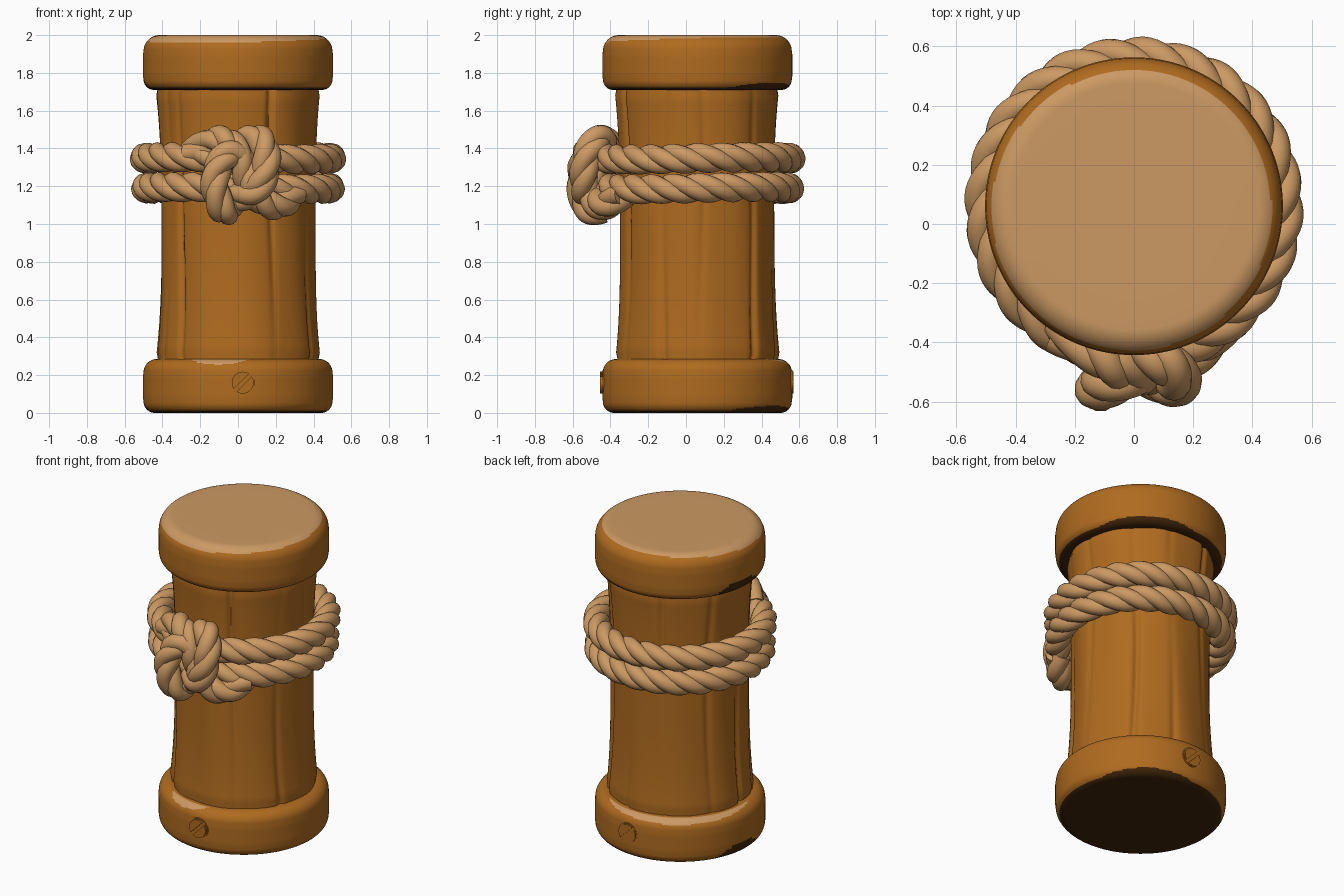
import bpy, bmesh, math
from math import sin, cos, pi, radians, degrees, exp
from mathutils import Vector

if "Cube" in bpy.data.objects:
    bpy.data.objects.remove(bpy.data.objects["Cube"])

CY = 0.06  # post axis offset in y


def material(name, rgb):
    m = bpy.data.materials.new(name)
    m.use_nodes = True
    m.diffuse_color = (*rgb, 1)
    m.node_tree.nodes["Principled BSDF"].inputs["Base Color"].default_value = (*rgb, 1)
    return m


wood = material("brown wood", (0.43, 0.147, 0.014))
tan = material("tan rope and worn wood", (0.60, 0.32, 0.125))
dark = material("dark wood", (0.052, 0.019, 0.003))


def finish(obj, mats, angle=40):
    for m in mats:
        obj.data.materials.append(m)
    bpy.ops.object.select_all(action='DESELECT')
    obj.select_set(True)
    bpy.context.view_layer.objects.active = obj
    bpy.ops.object.shade_smooth_by_angle(angle=radians(angle))
    return obj


def mesh_object(name, bm):
    bmesh.ops.recalc_face_normals(bm, faces=bm.faces)
    me = bpy.data.meshes.new(name)
    bm.to_mesh(me)
    bm.free()
    obj = bpy.data.objects.new(name, me)
    bpy.context.collection.objects.link(obj)
    return obj


def lathe(name, profile, steps, shape=lambda a, z: 0.0):
    """Spin a (radius, height) profile about the post axis, closing both ends."""
    bm = bmesh.new()
    rings = []
    for r, z in profile:
        ring = []
        for i in range(steps):
            a = 2 * pi * i / steps
            rr = r + shape(a, z)
            ring.append(bm.verts.new((rr * cos(a), CY + rr * sin(a), z)))
        rings.append(ring)
    for lo, hi in zip(rings, rings[1:]):
        for i in range(steps):
            j = (i + 1) % steps
            bm.faces.new((lo[i], lo[j], hi[j], hi[i]))
    bm.faces.new(rings[0])
    bm.faces.new(rings[-1])
    return mesh_object(name, bm)


def smooth_path(pts, per=12):
    """Catmull-Rom points through an open list."""
    p = [Vector(q) for q in pts]
    p = [2 * p[0] - p[1]] + p + [2 * p[-1] - p[-2]]
    out = []
    for a, b, c, d in zip(p, p[1:], p[2:], p[3:]):
        for k in range(per):
            t = k / per
            out.append(0.5 * (2 * b + (c - a) * t + (2 * a - 5 * b + 4 * c - d) * t * t
                              + (3 * b - a - 3 * c + d) * t ** 3))
    return out + [p[-2]]


# ---- post body: slightly waisted trunk with vertical cracks
CRACKS = {-64: 0.022, -137: 0.022, -25: 0.016, -98: 0.005, 3: 0.008, 45: 0.022, 76: 0.016,
          112: 0.018, 150: 0.012, 183: 0.022, 207: 0.012}


def cracks(a, z):
    total = 0.003 * sin(9 * a + 2 * z)
    for k, (deg, depth) in enumerate(CRACKS.items()):
        mid = deg + 2.0 * sin(3 * z + k)
        d = (degrees(a) - mid + 180) % 360 - 180
        fade = 0.55 + 0.45 * cos(2.2 * z + 1.7 * k + 2.8)
        total -= depth * fade * exp(-(d / 2.6) ** 2)
    return total


def body_radius(z):
    return 0.408 + 0.026 * abs((z - 1.0) / 0.7) ** 3 - (0.012 if z < 0.31 or z > 1.69 else 0)


body = lathe("post_body", [(body_radius(z), z) for z in
                           [0.2 + 1.6 * i / 40 for i in range(41)]], 240, cracks)
finish(body, [wood], 60)


# ---- rounded end caps with worn tops and dark undersides
def bump(az, mid, half):
    """1 at the middle direction, falling to 0 at half degrees either side."""
    d = (az - mid + 180) % 360 - 180
    return max(0.0, 1 - (d / half) ** 2)


def cap(name, z0, z1, r, low, high, is_worn):
    arc = [pi / 2 * i / 14 for i in range(15)]
    prof = [(r * 0.6, z0)]
    prof += [(r - low + low * sin(t), z0 + low - low * cos(t)) for t in arc]
    prof += [(r + 0.003, z0 + low + (z1 - high - z0 - low) * k / 8) for k in range(1, 8)]
    prof += [(r - high + high * cos(t), z1 - high + high * sin(t)) for t in arc]
    prof.append((r * 0.6, z1))
    obj = finish(lathe(name, prof, 144), [wood, tan, dark])
    for f in obj.data.polygons:
        c, nz = f.center, f.normal.z
        az = degrees(math.atan2(c.y - CY, c.x)) % 360
        stain = 0.013 + 0.07 * bump(az, 172, 22) + 0.025 * bump(az, 55, 35)
        if is_worn(c, nz, az):
            f.material_index = 1
        elif c.z - z0 < stain:
            f.material_index = 2


def worn_rim(c, nz, az):
    edge = max(bump(az, 122, 66), bump(az, 257, 20))
    return edge > 0 and 0.97 - 0.4 * edge < nz < 0.985


def worn_top(c, nz, az):
    return nz > 0.3 and math.hypot(c.x + 0.008, c.y - 0.046) < 0.473


cap("bottom_cap", 0.0, 0.285, 0.5, 0.06, 0.07, worn_rim)
cap("top_cap", 1.71, 2.0, 0.5, 0.055, 0.085, worn_top)


# ---- slotted screw heads, front and back of the bottom cap
def screw(name, side, rise):
    bm = bmesh.new()

    def plate(angles, radius, y0, y1):
        def at(t, y):
            return bm.verts.new((0.025 + radius * cos(t), CY + side * y, 0.16 + radius * sin(t)))
        inner, outer = [at(t, y0) for t in angles], [at(t, y1) for t in angles]
        bm.faces.new(inner)
        bm.faces.new(outer)
        for i in range(len(angles)):
            j = (i + 1) % len(angles)
            bm.faces.new((inner[i], inner[j], outer[j], outer[i]))

    plate([2 * pi * i / 32 for i in range(32)], 0.066, 0.47, 0.503)
    gap, tilt = 0.17, side * -radians(45)
    for start in (0, pi):
        plate([tilt + start + gap + (pi - 2 * gap) * i / 18 for i in range(19)],
              0.058, 0.48, 0.503 + rise)
    finish(mesh_object(name, bm), [wood])


screw("front_screw", -1, 0.011)
screw("back_screw", 1, 0.006)


# ---- rope: three strands twisted around a path
def rope(name, path, closed=False, thick=0.046, offset=0.034):
    n = len(path)
    curve = bpy.data.curves.new(name, 'CURVE')
    curve.dimensions = '3D'
    curve.bevel_depth = thick
    curve.bevel_resolution = 4
    curve.use_fill_caps = True
    length = sum((b - a).length for a, b in zip(path, path[1:]))
    turns = round(length / 0.39) if closed else length / 0.39
    normal = Vector((0, 0, 1)) if closed else None
    frames = []
    for i, p in enumerate(path):
        nxt = path[(i + 1) % n] if closed or i < n - 1 else p
        prv = path[i - 1] if closed or i else p
        along = (nxt - prv).normalized()
        normal = normal or along.orthogonal()
        normal = (normal - along * normal.dot(along)).normalized()
        frames.append((p, normal, along.cross(normal)))
    for s in range(3):
        spline = curve.splines.new('POLY')
        spline.points.add(n - 1)
        spline.use_cyclic_u = closed
        for i, (p, u, v) in enumerate(frames):
            a = 2 * pi * (turns * i / (n if closed else n - 1) + s / 3)
            q = p + (u * cos(a) + v * sin(a)) * offset
            spline.points[i].co = (*q, 1)
    obj = bpy.data.objects.new(name, curve)
    bpy.context.collection.objects.link(obj)
    bpy.ops.object.select_all(action='DESELECT')
    obj.select_set(True)
    bpy.context.view_layer.objects.active = obj
    bpy.ops.object.convert(target='MESH')
    finish(bpy.context.view_layer.objects.active, [tan], 60)


for label, z, r in (("upper", 1.348, 0.494), ("lower", 1.19, 0.487)):
    circle = [Vector((r * cos(a), CY + r * sin(a), z + 0.006 * sin(2 * a)))
              for a in [2 * pi * i / 192 for i in range(192)]]
    rope(label + "_rope_ring", circle, True)

# ---- knot on the front
KNOT = {
    "knot_cross_strand": [
        (-0.26, -0.36, 1.37), (-0.13, -0.43, 1.44), (-0.05, -0.48, 1.43), (0.03, -0.5, 1.33),
        (0.06, -0.5, 1.22), (0.13, -0.48, 1.12), (0.22, -0.42, 1.10), (0.3, -0.33, 1.16)],
    "knot_right_loop": [
        (0.02, -0.42, 1.32), (0.04, -0.43, 1.43), (0.11, -0.47, 1.45), (0.15, -0.52, 1.37),
        (0.14, -0.54, 1.26), (0.09, -0.53, 1.17), (0.0, -0.47, 1.14)],
    "knot_left_loop": [
        (0.04, -0.48, 1.36), (-0.05, -0.53, 1.37), (-0.11, -0.55, 1.29), (-0.12, -0.555, 1.18),
        (-0.08, -0.52, 1.075), (-0.04, -0.44, 1.08)]}
for part, points in KNOT.items():
    rope(part, smooth_path(points), False, 0.051, 0.028)
